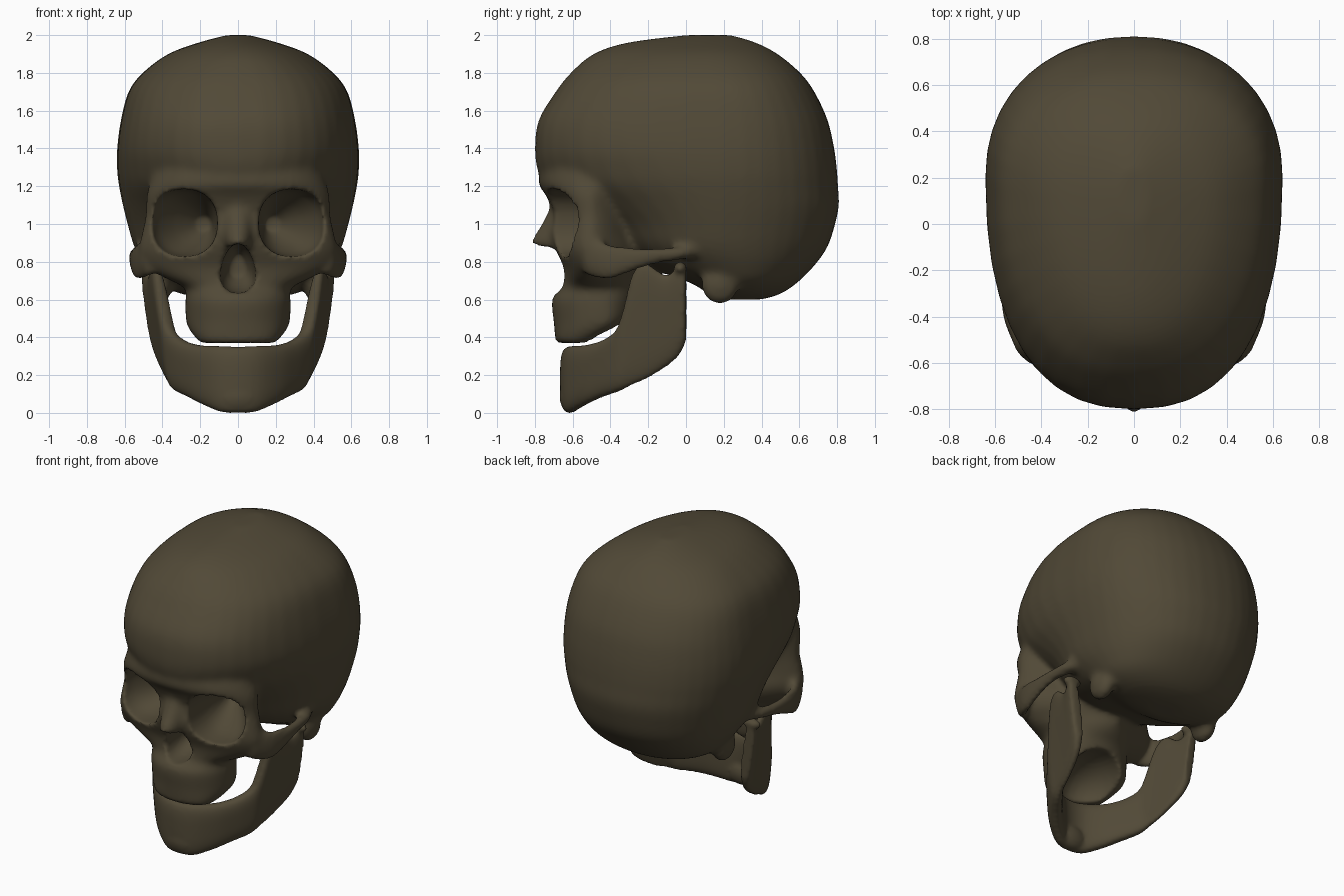
import bpy, bmesh, math
from mathutils import Vector

bone = bpy.data.materials.new("dark bone")
bone.diffuse_color = (0.083, 0.067, 0.038, 1)


def catmull(rows, steps=4):
    """Smoothly interpolate a list of number rows."""
    out = []
    for i in range(len(rows) - 1):
        a, b = rows[max(i - 1, 0)], rows[i]
        c, d = rows[i + 1], rows[min(i + 2, len(rows) - 1)]
        for k in range(steps):
            t = k / steps
            out.append([0.5 * (2 * q + (r - p) * t + (2 * p - 5 * q + 4 * r - s) * t * t
                               + (3 * q - p - 3 * r + s) * t ** 3)
                        for p, q, r, s in zip(a, b, c, d)])
    out.append(list(rows[-1]))
    return out


def power(v, n):
    return math.copysign(abs(v) ** (2 / n), v)


def skin(bm, rings):
    """Closed skin over a row of rings."""
    vs = [[bm.verts.new(p) for p in r] for r in rings]
    n = len(vs[0])
    for a, b in zip(vs, vs[1:]):
        for i in range(n):
            j = (i + 1) % n
            bm.faces.new((a[i], a[j], b[j], b[i]))
    bm.faces.new(vs[0][::-1])
    bm.faces.new(vs[-1])


ANGLES = [2 * math.pi * i / 40 for i in range(40)]


def slices(bm, rows):
    """Horizontal slices: z, front y, back y, widest y, half width, front and back roundness."""
    rings = []
    for z, yf, yb, yc, w, nf, nb in catmull(rows):
        ring = []
        for a in ANGLES:
            s, c = math.sin(a), math.cos(a)
            n, reach = (nb, yb - yc) if s > 0 else (nf, yc - yf)
            ring.append((w * power(c, n), yc + reach * power(s, n), z))
        rings.append(ring)
    skin(bm, rings)


def tube(bm, rows, side=1, n=2.0, pear=0.0):
    """Upright sections along y: x, y, z, x radius, z radius."""
    skin(bm, [[(side * (x + rx * power(math.cos(a), n) * (1 - pear * math.sin(a))), y,
                z + rz * power(math.sin(a), n)) for a in ANGLES]
              for x, y, z, rx, rz in catmull(rows)])


def ball(bm, centre, radii):
    made = bmesh.ops.create_uvsphere(bm, u_segments=24, v_segments=16, radius=1)
    for v in made["verts"]:
        v.co = Vector([c + r * k for c, r, k in zip(centre, radii, v.co)])


def make(name, bm):
    bmesh.ops.recalc_face_normals(bm, faces=bm.faces[:])
    me = bpy.data.meshes.new(name)
    bm.to_mesh(me)
    bm.free()
    ob = bpy.data.objects.new(name, me)
    bpy.context.collection.objects.link(ob)
    me.materials.append(bone)
    return ob


def modify(ob, kind, **settings):
    bpy.context.view_layer.objects.active = ob
    m = ob.modifiers.new(kind.lower(), kind)
    for k, v in settings.items():
        setattr(m, k, v)
    bpy.ops.object.modifier_apply(modifier=m.name)


def fuse(ob, size, rounds):
    modify(ob, 'REMESH', mode='VOXEL', voxel_size=size)
    modify(ob, 'SMOOTH', factor=0.5, iterations=rounds)


# Braincase
bm = bmesh.new()
slices(bm, [
    (0.60, 0.20, 0.40, 0.30, 0.12, 2, 2),
    (0.63, 0.12, 0.50, 0.30, 0.30, 2, 2),
    (0.69, 0.02, 0.59, 0.28, 0.43, 2, 2.1),
    (0.78, -0.22, 0.68, 0.25, 0.50, 2, 2.15),
    (0.88, -0.36, 0.75, 0.20, 0.55, 2, 2.2),
    (1.00, -0.46, 0.79, 0.20, 0.585, 2, 2.2),
    (1.10, -0.60, 0.81, 0.20, 0.61, 2, 2.2),
    (1.20, -0.74, 0.805, 0.20, 0.63, 2.1, 2.2),
    (1.28, -0.785, 0.80, 0.20, 0.64, 2.2, 2.2),
    (1.40, -0.80, 0.785, 0.20, 0.64, 2.4, 2.2),
    (1.55, -0.78, 0.75, 0.20, 0.62, 2.45, 2.2),
    (1.70, -0.69, 0.68, 0.18, 0.58, 2.4, 2.2),
    (1.80, -0.61, 0.605, 0.16, 0.505, 2.3, 2.2),
    (1.90, -0.49, 0.485, 0.13, 0.37, 2.1, 2.1),
    (1.96, -0.31, 0.37, 0.11, 0.21, 2, 2),
    (2.00, 0.00, 0.24, 0.12, 0.06, 2, 2)])

# Face block: tooth arch, cheeks and brow
slices(bm, [
    (0.37, -0.69, -0.50, -0.56, 0.20, 2.4, 2),
    (0.42, -0.695, -0.40, -0.50, 0.245, 2.3, 2),
    (0.48, -0.70, -0.30, -0.44, 0.275, 2.2, 2),
    (0.60, -0.71, -0.26, -0.46, 0.28, 2.1, 2),
    (0.66, -0.665, -0.20, -0.48, 0.28, 2.1, 1.8),
    (0.72, -0.65, -0.15, -0.50, 0.40, 2, 1.3),
    (0.78, -0.655, -0.14, -0.50, 0.49, 2, 1.3),
    (0.86, -0.69, -0.15, -0.50, 0.525, 2, 1.4),
    (0.95, -0.71, -0.20, -0.50, 0.51, 2, 1.5),
    (1.05, -0.70, -0.20, -0.50, 0.49, 2, 1.5),
    (1.15, -0.74, -0.20, -0.50, 0.485, 2.1, 1.5),
    (1.21, -0.78, -0.20, -0.48, 0.47, 2.1, 1.6),
    (1.29, -0.77, -0.20, -0.46, 0.445, 2.1, 1.6),
    (1.38, -0.74, -0.20, -0.44, 0.40, 2.1, 1.6)])

# Nasal bones
slices(bm, [
    (0.87, -0.80, -0.60, -0.70, 0.06, 1.8, 2),
    (0.91, -0.82, -0.58, -0.69, 0.075, 1.8, 2),
    (1.00, -0.765, -0.55, -0.67, 0.08, 1.8, 2),
    (1.10, -0.72, -0.55, -0.65, 0.08, 1.8, 2),
    (1.18, -0.755, -0.55, -0.66, 0.09, 1.8, 2)])

# Cheek arches and the bony knobs behind the jaw
for side in (-1, 1):
    tube(bm, [(0.46, -0.54, 0.84, 0.05, 0.11), (0.525, -0.42, 0.80, 0.034, 0.10),
              (0.545, -0.30, 0.81, 0.03, 0.072), (0.545, -0.16, 0.832, 0.03, 0.045),
              (0.52, -0.03, 0.845, 0.045, 0.035), (0.46, 0.08, 0.87, 0.06, 0.05)], side)
    ball(bm, (side * 0.41, 0.18, 0.68), (0.06, 0.10, 0.105))
skull = make("skull", bm)
fuse(skull, 0.018, 5)

# Eye sockets, nose opening and palate, cut from the fused bone
cutters = []
for side in (-1, 1):
    bm = bmesh.new()
    tube(bm, [(0.30, -0.95, 1.005, 0.19, 0.18), (0.285, -0.60, 1.005, 0.175, 0.175),
              (0.25, -0.45, 1.00, 0.13, 0.13), (0.18, -0.29, 1.00, 0.04, 0.04)], side, 2.3)
    cutters.append(make("socket_cutter", bm))
bm = bmesh.new()
tube(bm, [(0, -0.95, 0.765, 0.09, 0.13), (0, -0.65, 0.765, 0.09, 0.13),
          (0, -0.52, 0.77, 0.075, 0.11), (0, -0.42, 0.78, 0.04, 0.06)], 1, 2.2, 0.3)
cutters.append(make("nose_cutter", bm))
bm = bmesh.new()
ball(bm, (0, -0.35, 0.37), (0.205, 0.29, 0.20))
cutters.append(make("palate_cutter", bm))
for c in cutters:
    c.hide_render = True
    modify(skull, 'BOOLEAN', operation='DIFFERENCE', solver='EXACT', object=c)
    bpy.data.objects.remove(c)
fuse(skull, 0.015, 3)

# Lower jaw: x, y, bottom z, top z, half thickness, from chin to hinge
half = [(0.10, -0.60, 0.005, 0.355, 0.047), (0.20, -0.53, 0.045, 0.36, 0.047),
        (0.28, -0.44, 0.085, 0.385, 0.046), (0.335, -0.365, 0.11, 0.44, 0.044),
        (0.355, -0.33, 0.125, 0.54, 0.042), (0.37, -0.28, 0.15, 0.74, 0.038),
        (0.385, -0.21, 0.18, 0.79, 0.036), (0.405, -0.11, 0.24, 0.73, 0.036),
        (0.42, -0.04, 0.30, 0.765, 0.036), (0.425, 0.0, 0.38, 0.76, 0.036)]
path = catmull([(-r[0],) + r[1:] for r in half[::-1]] + [(0, -0.62, 0.0, 0.35, 0.047)] + half, 5)
rings = []
for i, (x, y, zb, zt, t) in enumerate(path):
    p, q = path[max(i - 1, 0)], path[min(i + 1, len(path) - 1)]
    d = Vector((q[0] - p[0], q[1] - p[1])).normalized()
    ring = []
    for a in ANGLES:
        z = (zb + zt) / 2 + (zt - zb) / 2 * power(math.sin(a), 3.5)
        off = t * power(math.cos(a), 2.6)
        ring.append((x * (1 + 0.32 * (z - 0.3)) + d.y * off, y - d.x * off, z))
    rings.append(ring)
bm = bmesh.new()
skin(bm, rings)
ball(bm, (0, -0.61, 0.085), (0.12, 0.06, 0.085))
for side in (-1, 1):
    ball(bm, (side * 0.475, -0.03, 0.765), (0.065, 0.035, 0.035))
jaw = make("lower_jaw", bm)
fuse(jaw, 0.014, 4)

# Smooth shading and colour
for ob in (skull, jaw):
    ob.data.materials.clear()
    ob.data.materials.append(bone)
    for p in ob.data.polygons:
        p.use_smooth = True
        p.material_index = 0
